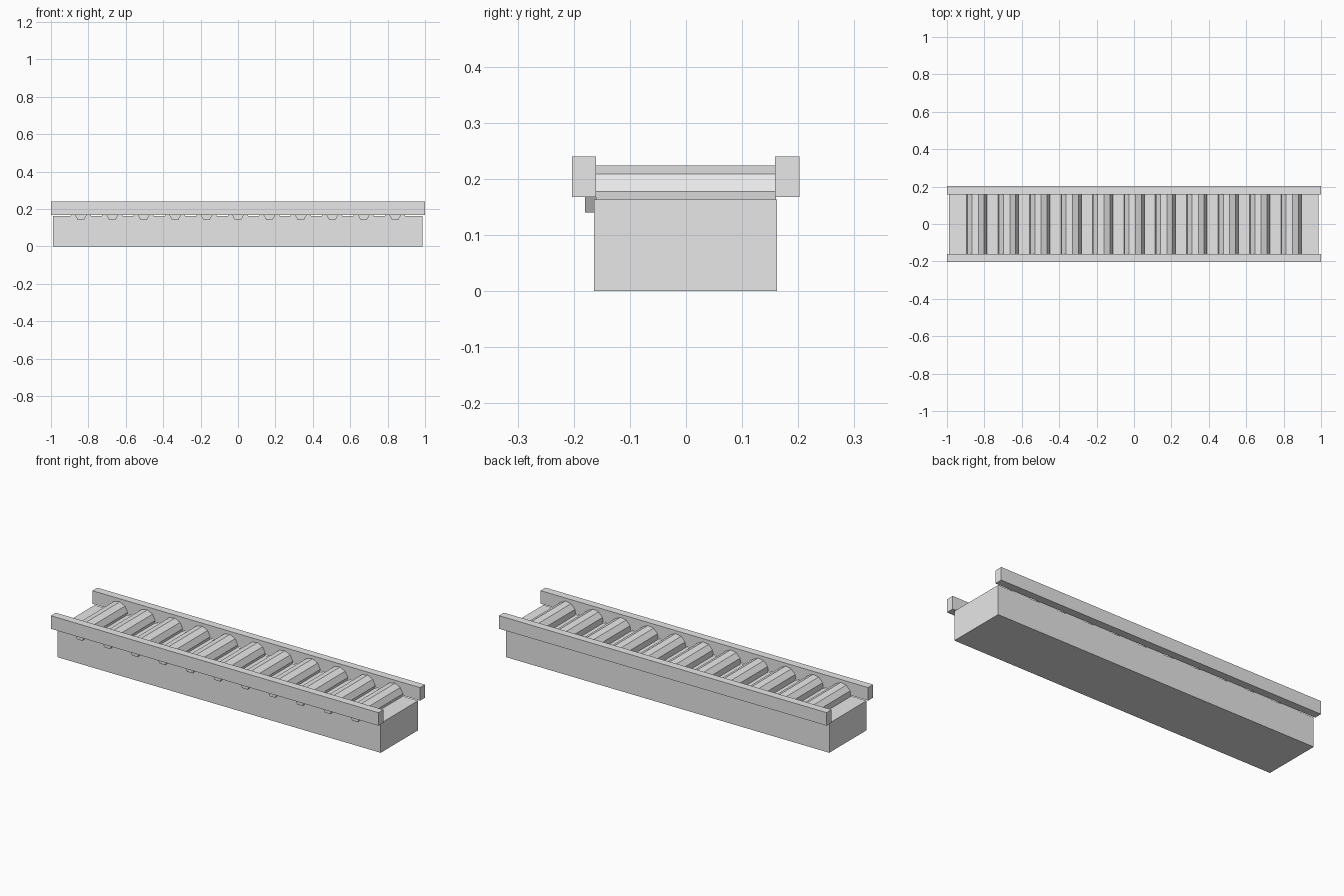
import bpy
import math

cube = bpy.data.objects.get("Cube")
if cube:
    bpy.data.objects.remove(cube, do_unlink=True)

grey = bpy.data.materials.new("light_grey")
grey.use_nodes = True
COLOUR = (0.8, 0.8, 0.8, 1)
grey.diffuse_color = COLOUR
grey.node_tree.nodes["Principled BSDF"].inputs["Base Color"].default_value = COLOUR


def finish(name):
    obj = bpy.context.object
    obj.name = name
    obj.data.materials.append(grey)
    return obj


def box(name, x, y, z):
    """Box from (low, high) spans on each axis."""
    spans = (x, y, z)
    bpy.ops.mesh.primitive_cube_add(size=1, location=[sum(s) / 2 for s in spans])
    obj = finish(name)
    obj.scale = [s[1] - s[0] for s in spans]
    bpy.ops.object.transform_apply(location=False, rotation=False, scale=True)
    return obj


def rod(name, sides, radius, x, y, z, phase):
    """Faceted cylinder along y; phase is the angle of one corner above +x."""
    bpy.ops.mesh.primitive_cylinder_add(vertices=sides, radius=radius, depth=y[1] - y[0])
    obj = finish(name)
    # Corner starts on +y, then the axis is laid down along y
    mesh = obj.data
    for v in mesh.vertices:
        a = math.atan2(v.co.y, v.co.x) - math.pi / 2 + phase
        v.co = (radius * math.cos(a), -v.co.z, radius * math.sin(a))
    obj.location = (x, sum(y) / 2, z)
    return obj


# Solid base and the two side rails
box("base", (-0.988, 0.986), (-0.164, 0.162), (0, 0.163))
box("front_rail", (-1, 1), (-0.203, -0.16), (0.168, 0.24))
box("back_rail", (-1, 1), (0.159, 0.202), (0.168, 0.24))

# Row of rollers, each with an axle end poking out at the front
COUNT = 11
PITCH = 0.168
for i in range(COUNT):
    x = (i - (COUNT - 1) / 2) * PITCH
    rod(f"roller_{i + 1}", 10, 0.056, x, (-0.16, 0.16), 0.168, math.radians(10))
    rod(f"axle_{i + 1}", 6, 0.032, x, (-0.18, 0.15), 0.168, 0)
